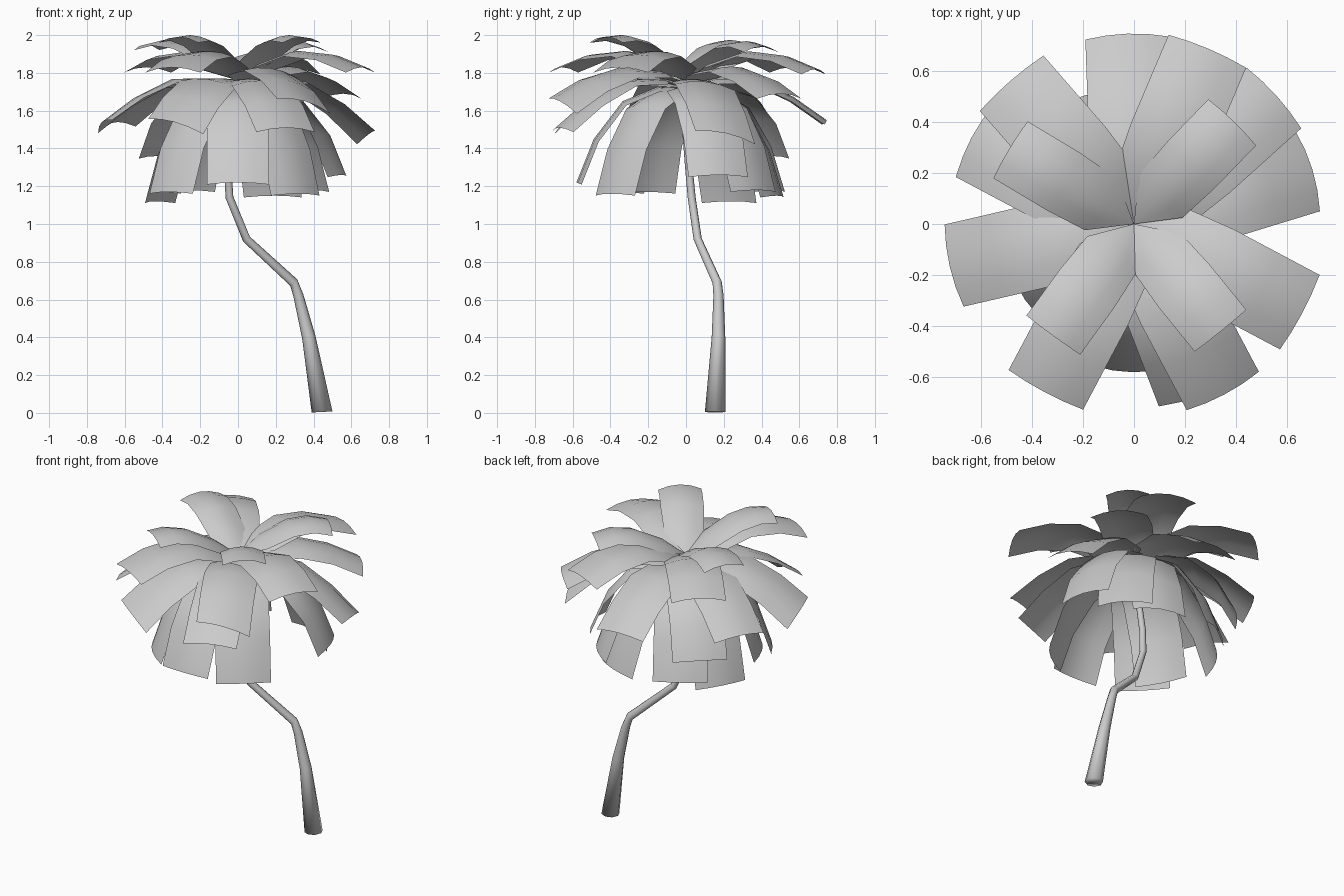
import bpy, bmesh, math
from mathutils import Vector

if "Cube" in bpy.data.objects:
    bpy.data.objects.remove(bpy.data.objects["Cube"])


def finish(bm, name):
    mesh = bpy.data.meshes.new(name)
    bm.normal_update()
    bm.to_mesh(mesh)
    bm.free()
    for p in mesh.polygons:
        p.use_smooth = True
    ob = bpy.data.objects.new(name, mesh)
    bpy.context.collection.objects.link(ob)
    return ob


# Crooked tapering trunk: centre point and radius per ring
rings = [
    (0.445, 0.155, 0.005, 0.055), (0.375, 0.172, 0.40, 0.036),
    (0.32, 0.172, 0.62, 0.027), (0.295, 0.165, 0.69, 0.025),
    (0.045, 0.062, 0.92, 0.022), (-0.045, 0.03, 1.14, 0.021),
    (-0.055, 0.015, 1.30, 0.02), (-0.03, -0.01, 1.60, 0.018),
    (0.0, 0.0, 1.76, 0.015),
]
SIDES = 8
bm = bmesh.new()
loops = []
for i, (x, y, z, r) in enumerate(rings):
    a = Vector(rings[max(i - 1, 0)][:3])
    b = Vector(rings[min(i + 1, len(rings) - 1)][:3])
    t = (b - a).normalized()
    if i == 0:
        t = Vector((-0.05, 0, 1)).normalized()
    u = Vector((0, 1, 0)).cross(t).normalized()
    v = t.cross(u)
    c = Vector((x, y, z))
    loops.append([bm.verts.new(c + r * (math.cos(k * math.tau / SIDES) * u
                                        + math.sin(k * math.tau / SIDES) * v))
                  for k in range(SIDES)])
for lo, hi in zip(loops, loops[1:]):
    for k in range(SIDES):
        n = (k + 1) % SIDES
        bm.faces.new((lo[k], lo[n], hi[n], hi[k]))
bm.faces.new(loops[0][::-1])
bm.faces.new(loops[-1])
for v in bm.verts:
    v.co.z = max(v.co.z, 0)
finish(bm, "trunk")


# Leaf: a strip growing from a point, bent along a profile, bowed across, rolled sideways
def leaf(name, az, profile, width, tip_r, tip_z, roll=0.0, bow=0.03):
    ca, sa = math.cos(math.radians(az)), math.sin(math.radians(az))
    r_end, z_end = profile[-1]
    pts = [Vector((r * tip_r / r_end, z + (tip_z - z_end) * (r / r_end) ** 2))
           for r, z in profile]
    bm = bmesh.new()
    root = bm.verts.new((0, 0, pts[0].y))
    rows = []
    cols = (-1, -0.5, 0, 0.5, 1)
    for i in range(1, len(pts)):
        t = (pts[min(i + 1, len(pts) - 1)] - pts[i - 1]).normalized()
        w = width * 0.5 * (0.92 if i == 1 else 1)
        row = []
        for s in cols:
            r = pts[i].x + t.y * bow * s * s
            z = pts[i].y - t.x * bow * s * s + roll * 0.5 * s * pts[i].x / tip_r
            row.append(bm.verts.new((r * ca - s * w * sa, r * sa + s * w * ca, z)))
        rows.append(row)
    for k in range(4):
        bm.faces.new((root, rows[0][k], rows[0][k + 1]))
    for lo, hi in zip(rows, rows[1:]):
        for k in range(4):
            bm.faces.new((lo[k], hi[k], hi[k + 1], lo[k + 1]))
    finish(bm, name)


# Tiers: bend profile (radius, height), width, and (azimuth, tip radius, tip height, roll)
tiers = {
    "top_leaf": ([(0, 1.78), (0.13, 1.88), (0.30, 1.97), (0.43, 2.0), (0.54, 1.99)], 0.26,
                 [(149, 0.57, 1.95), (46, 0.56, 1.94), (-51, 0.54, 1.99), (234, 0.54, 1.99)]),
    "upper_leaf": ([(0, 1.76), (0.15, 1.85), (0.35, 1.91), (0.55, 1.88), (0.73, 1.80)], 0.33,
                   [(-28, 0.745, 1.83), (67, 0.745, 1.82), (131, 0.74, 1.83),
                    (242, 0.745, 1.83)]),
    "middle_leaf": ([(0, 1.74), (0.15, 1.81), (0.35, 1.83), (0.55, 1.77), (0.73, 1.67)], 0.32,
                    [(42, 0.75, 1.69), (-62, 0.755, 1.65, -0.08)]),
    "drooping_leaf": ([(0, 1.72), (0.15, 1.77), (0.35, 1.76), (0.55, 1.65), (0.72, 1.51)], 0.33,
                      [(17, 0.73, 1.48, -0.07), (92, 0.745, 1.55), (152, 0.72, 1.54),
                       (193, 0.74, 1.54, 0.07), (242, 0.72, 1.54, -0.08),
                       (-69, 0.72, 1.51)]),
    "hanging_leaf": ([(0, 1.69), (0.14, 1.73), (0.33, 1.65), (0.48, 1.45), (0.57, 1.22)], 0.33,
                     [(270, 0.58, 1.22), (224, 0.52, 1.17), (208, 0.46, 1.17),
                      (18, 0.58, 1.26), (121, 0.54, 1.18), (133, 0.62, 1.36),
                      (151, 0.50, 1.12), (68, 0.52, 1.15), (44, 0.54, 1.18),
                      (-51, 0.51, 1.16)]),
}
for name, (profile, width, leaves) in tiers.items():
    for i, (az, *shape) in enumerate(leaves):
        leaf(f"{name}_{i + 1}", az, profile, width, *shape)
